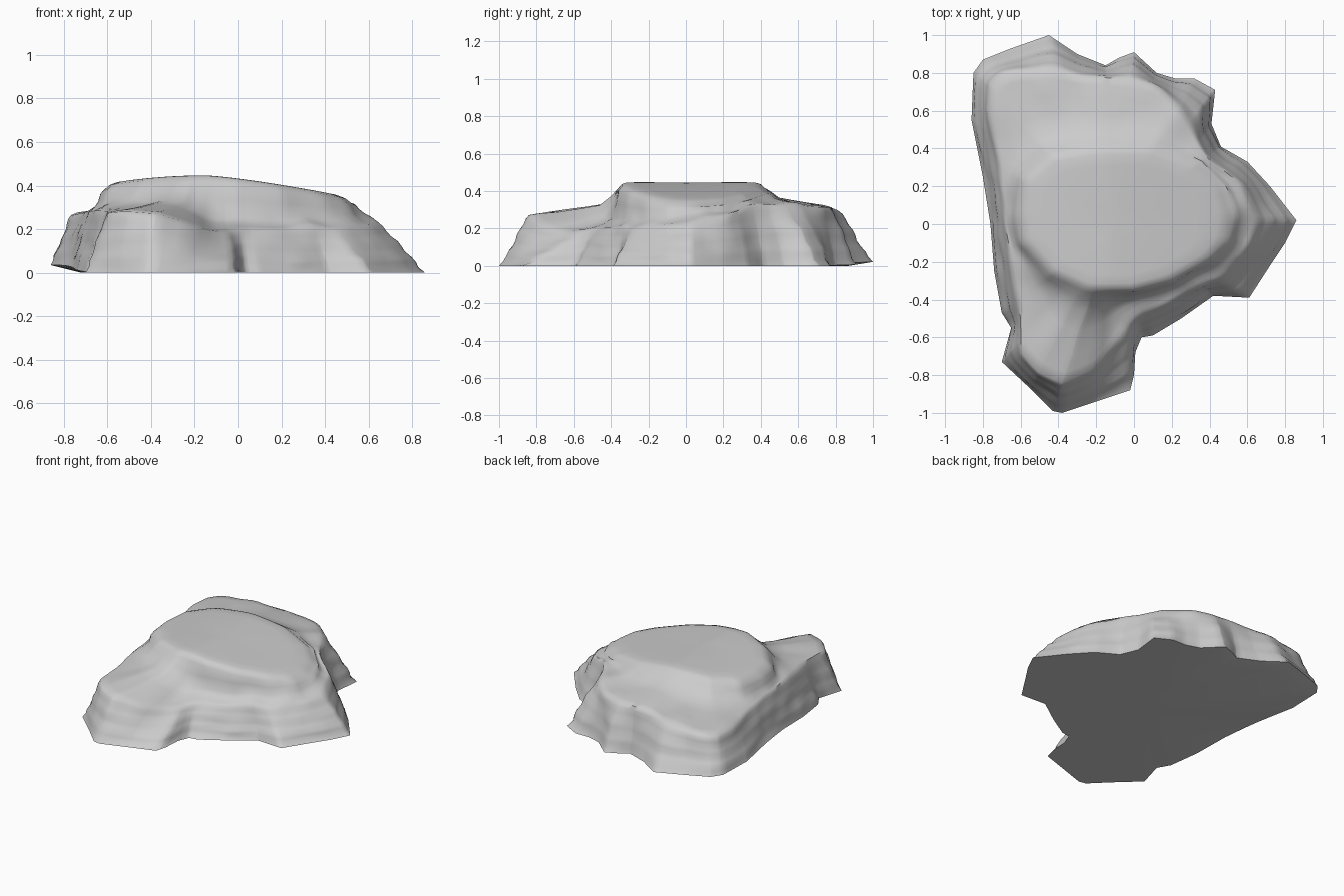
import bpy, bmesh, math
from mathutils import Vector, noise

if "Cube" in bpy.data.objects:
    bpy.data.objects.remove(bpy.data.objects["Cube"])

CX, CY = -0.1, 0.0   # every contour is star-shaped about this point

# ground outline (x, y)
BASE = [(.86, .02), (.80, -.10), (.72, -.22), (.61, -.39), (.42, -.38), (.25, -.50), (.10, -.59),
        (.04, -.60), (-.01, -.72), (0, -.80), (-.02, -.88), (-.20, -.94), (-.38, -1), (-.43, -.99),
        (-.55, -.87), (-.70, -.73), (-.65, -.55), (-.70, -.47), (-.74, -.25), (-.76, 0), (-.80, .25),
        (-.86, .55), (-.85, .80), (-.80, .87), (-.65, .93), (-.45, 1), (-.30, .90), (-.15, .84),
        (-.08, .88), (0, .91), (.12, .80), (.22, .77), (.32, .77), (.43, .71), (.41, .53),
        (.46, .41), (.60, .33), (.72, .20)]
# outer edge of the lower shelf (x, y, z)
SHELF = [(.65, .03, .24), (.60, -.12, .23), (.47, -.27, .21), (.25, -.38, .21), (.05, -.46, .21),
         (-.04, -.54, .20), (-.12, -.64, .20), (-.22, -.78, .23), (-.38, -.85, .28), (-.52, -.78, .29),
         (-.60, -.69, .28), (-.60, -.50, .29), (-.65, -.25, .29), (-.68, 0, .29), (-.71, .30, .28),
         (-.77, .60, .27), (-.76, .74, .27), (-.68, .80, .28), (-.45, .82, .30), (-.25, .78, .32),
         (0, .77, .32), (.12, .73, .32), (.25, .60, .33), (.33, .45, .33), (.42, .32, .32), (.56, .22, .28)]
# rim of the top plateau (x, y)
RIM = [(.53, .05), (.50, -.10), (.40, -.20), (.20, -.31), (0, -.36), (-.25, -.36), (-.45, -.27),
       (-.60, -.10), (-.62, .05), (-.60, .25), (-.45, .38), (-.20, .42), (.10, .42), (.35, .33), (.48, .20)]


def angle(p):
    return math.atan2(p[1] - CY, p[0] - CX) % math.tau


def ray_hit(points, a):
    """Radius and height where a ray from the centre crosses the contour."""
    d = (math.cos(a), math.sin(a))
    best = (0, 0)
    for p, q in zip(points, points[1:] + points[:1]):
        px, py, ex, ey = p[0] - CX, p[1] - CY, q[0] - p[0], q[1] - p[1]
        den = d[0] * ey - d[1] * ex
        if abs(den) < 1e-9:
            continue
        r = (px * ey - py * ex) / den
        u = (px * d[1] - py * d[0]) / den
        if r > best[0] and -1e-6 <= u <= 1 + 1e-6:
            z = p[2] + u * (q[2] - p[2]) if len(p) > 2 else 0
            best = (r, z)
    return best


def top_z(x):
    """Gently domed plateau, falling toward the right."""
    if x < -.15:
        return .447 - .04 * ((-.15 - x) / .47) ** 2
    return .447 - .103 * ((x + .15) / .68) ** 1.3


def lerp(a, b, t):
    return a + (b - a) * t


def column(a):
    """Radius / height profile of the rock in one direction, ground to top."""
    c, s = math.cos(a), math.sin(a)
    rb = ray_hit(BASE, a)[0]
    rs, zs = ray_hit(SHELF, a)
    rr = ray_hit(RIM, a)[0]
    zr = top_z(CX + rr * c)
    # the back left foot lifts slightly off the ground
    under = max(0, math.cos(a - math.radians(148))) ** 2
    z0 = .035 * under
    prof = [(rb - .04 - .16 * under, 0), (rb, z0)]
    # weathered strata on the lower cliff
    for t in (.1, .2, .3, .4, .5, .6, .7, .8, .9):
        n = noise.noise(Vector((c * 3, s * 3, t * 2.5)))
        step = .05 * math.sin(t * 19 + 3 * noise.noise(Vector((c * 2, s * 2, 5)))) + .09 * n
        prof.append((lerp(rb, rs, max(0, t + step * (1 - t * .5))), lerp(z0, zs, t)))
    prof.append((rs, zs - .005))
    # shelf with shallow bumps, then the plateau wall
    zf = min(zs + .04, zr - .05)
    rf = lerp(rr, rs, .18) + .01
    for t in (.15, .4, .7, 1):
        r = lerp(rs, rf, t)
        bump = .016 * noise.noise(Vector((r * c * 6, r * s * 6, 2)))
        prof.append((r, lerp(zs, zf, t ** 1.4) + bump))
    prof.append((lerp(rf, rr, .6), lerp(zf, zr, .45)))
    prof.append((rr, zr - .03))
    for k in (.95, .88, .75, .5, .25):
        prof.append((rr * k, top_z(CX + rr * k * c) - (.008 if k > .9 else 0)))
    return [(CX + r * c, CY + r * s, z) for r, z in prof]


# rock: one lofted skin with a flat underside
angles = sorted({round(angle(p), 4) for p in BASE} | {round(math.radians(i), 4) for i in range(0, 360, 3)})
bm = bmesh.new()
cols = [[bm.verts.new(p) for p in column(a)] for a in angles]
peak = bm.verts.new((CX, CY, top_z(CX)))
floor = bm.verts.new((CX, CY, 0))
for A, B in zip(cols, cols[1:] + cols[:1]):
    for i in range(len(A) - 1):
        bm.faces.new((A[i], B[i], B[i + 1], A[i + 1]))
    bm.faces.new((A[-1], B[-1], peak))
    bm.faces.new((B[0], A[0], floor))

# soften everything but the foot, then roughen the cliffs a little
skin = [v for c in cols for v in c[2:]]
bmesh.ops.smooth_vert(bm, verts=skin, factor=.4, use_axis_x=True, use_axis_y=True, use_axis_z=True)
for c in cols:
    for v in c[3:-6]:
        n = noise.noise_vector(v.co * 7) * .009
        v.co += Vector((n.x, n.y, n.z * .5))
bmesh.ops.recalc_face_normals(bm, faces=bm.faces)
mesh = bpy.data.meshes.new("rock")
bm.to_mesh(mesh)
bm.free()
rock = bpy.data.objects.new("rock", mesh)
bpy.context.collection.objects.link(rock)
bpy.context.view_layer.objects.active = rock
rock.select_set(True)
bpy.ops.object.shade_smooth_by_angle(angle=math.radians(50))
